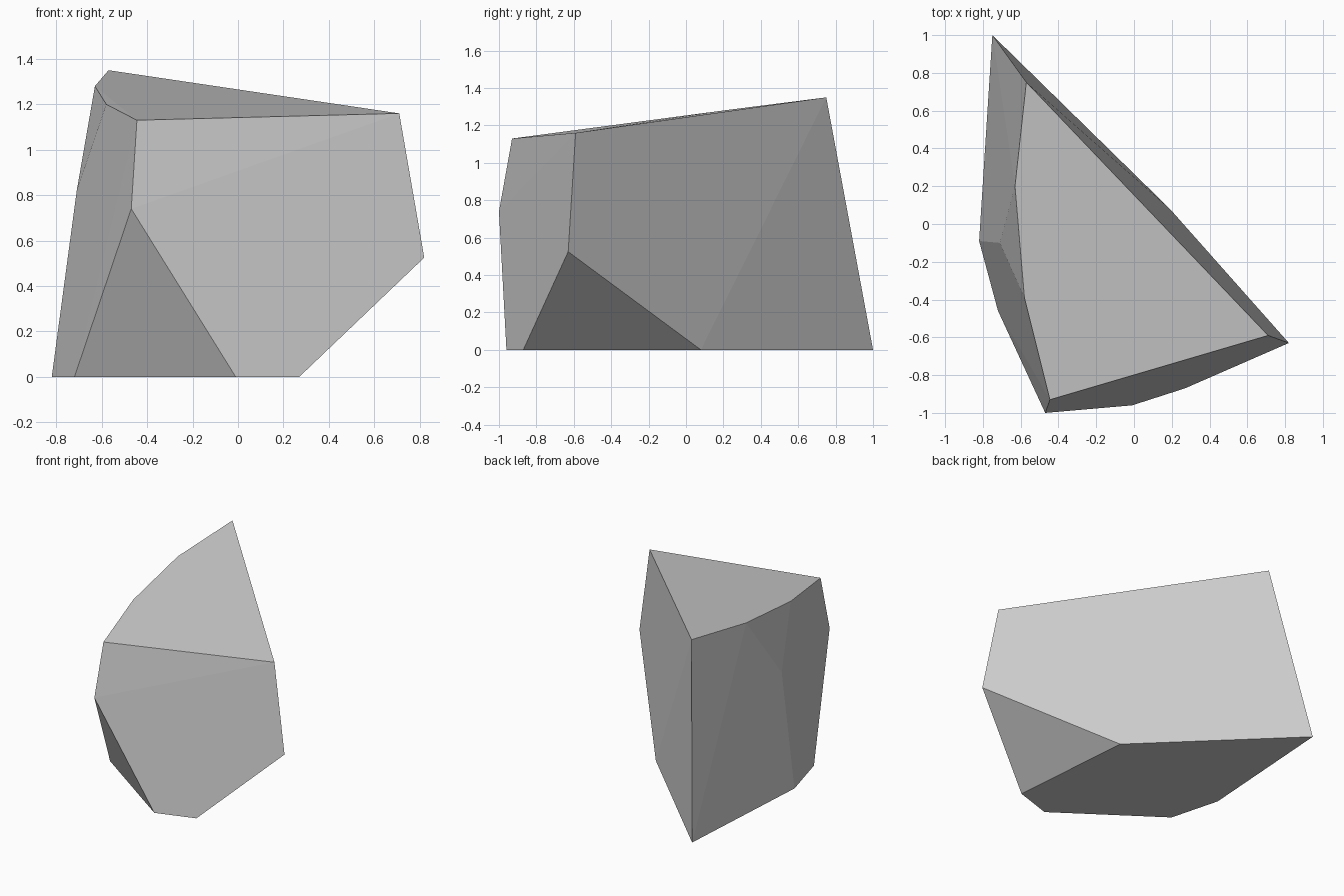
import bpy
import bmesh
from math import radians

cube = bpy.data.objects.get("Cube")
if cube:
    bpy.data.objects.remove(cube, do_unlink=True)

# Corners of the boulder, grouped by level
base_corners = [(-0.82, -0.09), (-0.72, -0.46), (-0.01, -0.96),
                (0.27, -0.87), (0.19, 0.08), (-0.75, 1.0)]
middle_corners = [(-0.47, -1.0, 0.74), (0.82, -0.63, 0.525), (-0.71, -0.1, 0.82)]
top_corners = [(-0.57, 0.75, 1.35), (-0.63, 0.2, 1.28), (-0.58, -0.39, 1.2),
               (-0.445, -0.93, 1.13), (0.71, -0.59, 1.16)]


def make_material(name, colour):
    material = bpy.data.materials.new(name)
    material.use_nodes = True
    material.diffuse_color = colour
    material.node_tree.nodes["Principled BSDF"].inputs["Base Color"].default_value = colour
    return material


def make_boulder(name, corners, material):
    """Wrap the corners in a convex hull and merge its flat facets."""
    bm = bmesh.new()
    for corner in corners:
        bm.verts.new(corner)
    bmesh.ops.convex_hull(bm, input=bm.verts[:])
    bmesh.ops.dissolve_limit(bm, angle_limit=radians(1.5),
                             verts=bm.verts[:], edges=bm.edges[:])
    bmesh.ops.recalc_face_normals(bm, faces=bm.faces[:])
    mesh = bpy.data.meshes.new(name)
    bm.to_mesh(mesh)
    bm.free()
    mesh.materials.append(material)
    boulder = bpy.data.objects.new(name, mesh)
    bpy.context.collection.objects.link(boulder)
    return boulder


# Single faceted boulder with a flat base
stone_grey = make_material("stone grey", (0.6, 0.6, 0.6, 1.0))
grounded = [(x, y, 0.0) for x, y in base_corners]
make_boulder("boulder", grounded + middle_corners + top_corners, stone_grey)
